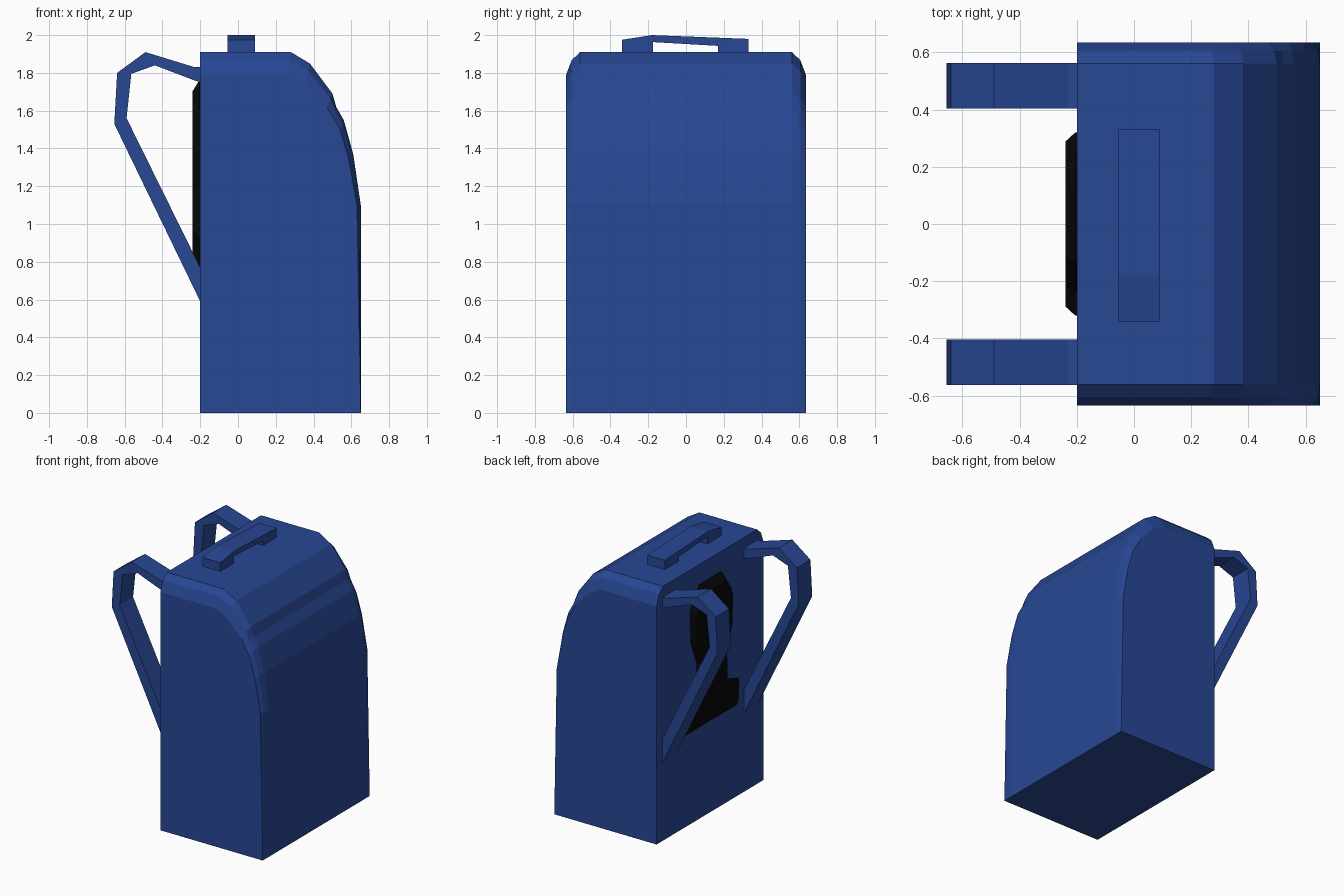
import bpy, bmesh

if "Cube" in bpy.data.objects:
    bpy.data.objects.remove(bpy.data.objects["Cube"])


def material(name, rgb):
    m = bpy.data.materials.new(name)
    m.diffuse_color = (*rgb, 1)
    m.use_nodes = True
    m.node_tree.nodes["Principled BSDF"].inputs["Base Color"].default_value = m.diffuse_color
    return m


blue = material("blue_fabric", (0.021, 0.063, 0.296))
black = material("black_padding", (0.0025, 0.0025, 0.0025))


def loft(name, rings, mat):
    """Skin matching closed rings of 3D points and cap both ends."""
    bm = bmesh.new()
    vs = [[bm.verts.new(p) for p in ring] for ring in rings]
    n = len(rings[0])
    for a, b in zip(vs, vs[1:]):
        for i in range(n):
            j = (i + 1) % n
            bm.faces.new((a[i], a[j], b[j], b[i]))
    bm.faces.new(vs[0])
    bm.faces.new(vs[-1])
    bmesh.ops.recalc_face_normals(bm, faces=bm.faces)
    me = bpy.data.meshes.new(name)
    bm.to_mesh(me)
    bm.free()
    me.materials.append(mat)
    ob = bpy.data.objects.new(name, me)
    bpy.context.collection.objects.link(ob)
    return ob


# Bag body: full profile in the middle, smaller profiles toward the sides
full = [(-.2, 0), (.65, 0), (.65, 1.1), (.61, 1.37), (.56, 1.55), (.52, 1.62),
        (.5, 1.69), (.38, 1.85), (.28, 1.91), (-.2, 1.91)]
side = [(-.2, 0), (.65, 0), (.63, 1.1), (.585, 1.35), (.54, 1.5), (.5, 1.57),
        (.47, 1.62), (.36, 1.74), (.26, 1.79), (-.2, 1.79)]


def body_ring(y, t):
    return [(a + (c - a) * t, y, b + (d - b) * t)
            for (a, b), (c, d) in zip(full, side)]


loft("bag_body", [body_ring(y, t) for y, t in
                  ((-.635, 1), (-.605, .35), (-.56, 0),
                   (.56, 0), (.605, .35), (.635, 1))], blue)

# Shoulder straps
strap = [(-.2, .59), (-.655, 1.53), (-.64, 1.8), (-.49, 1.91), (-.23, 1.83),
         (-.2, 1.83), (-.2, 1.75), (-.23, 1.76), (-.44, 1.84), (-.565, 1.795),
         (-.59, 1.56), (-.2, .77)]
for s, label in ((-1, "front"), (1, "rear")):
    loft(label + "_shoulder_strap",
         [[(x, s * y, z) for x, z in strap] for y in (.403, .563)], blue)

# Carry handle on top
handle = [(-.34, 1.9), (-.34, 1.975), (-.18, 2), (.33, 1.98), (.33, 1.9),
          (.17, 1.9), (.17, 1.943), (-.175, 1.963), (-.175, 1.9)]
loft("carry_handle", [[(x, y, z) for y, z in handle] for x in (-.055, .09)], blue)

# Waisted back pad with tapered rim
half = [(.31, .69), (.32, .88), (.17, .93), (.16, 1.18), (.23, 1.36),
        (.24, 1.6), (.13, 1.76)]
outline = half + [(-y, z) for y, z in reversed(half)]
loft("back_pad", [[(x, y * k, 1.2 + (z - 1.2) * k) for y, z in outline]
                  for x, k in ((-.19, 1), (-.205, 1), (-.24, .9))], black)
